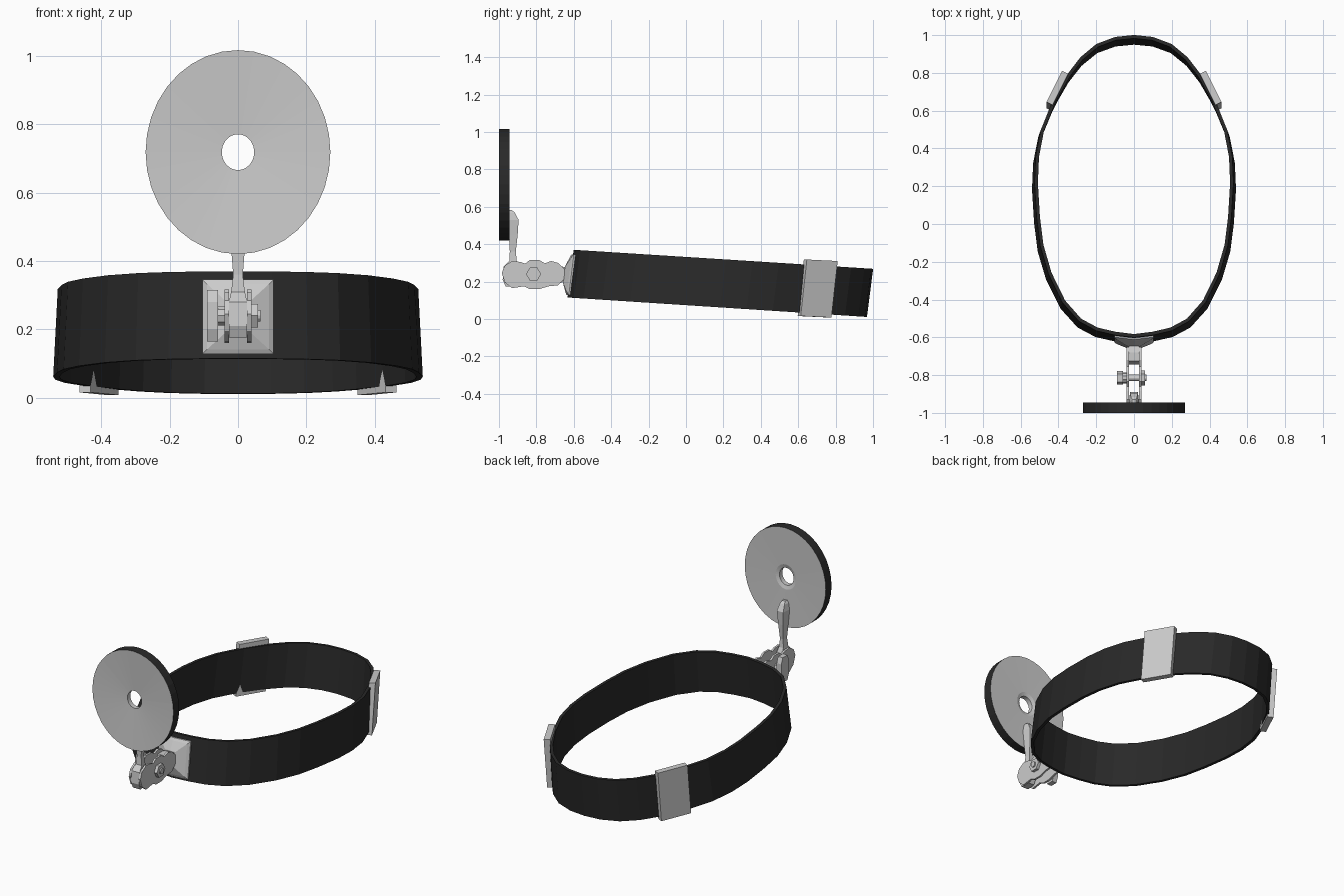
import bpy, bmesh, math
from mathutils import Vector, Matrix

if "Cube" in bpy.data.objects:
    bpy.data.objects.remove(bpy.data.objects["Cube"])


def material(name, c):
    m = bpy.data.materials.new(name)
    m.diffuse_color = (c, c, c, 1)
    m.use_nodes = True
    m.node_tree.nodes["Principled BSDF"].inputs["Base Color"].default_value = m.diffuse_color
    return m


METAL = material("light metal", 0.6)
BLACK = material("black leather", 0.022)


def make(name, verts, faces, mats):
    me = bpy.data.meshes.new(name)
    me.from_pydata([tuple(v) for v in verts], [], faces)
    bm = bmesh.new()
    bm.from_mesh(me)
    bmesh.ops.recalc_face_normals(bm, faces=bm.faces[:])
    bm.to_mesh(me)
    bm.free()
    for m in mats:
        me.materials.append(m)
    ob = bpy.data.objects.new(name, me)
    bpy.context.collection.objects.link(ob)
    return ob


def loft(name, rings, mat=METAL, closed=False):
    """Skin equal-length rings; cap the ends, or join last ring to first."""
    n, k = len(rings[0]), len(rings)
    verts = [v for r in rings for v in r]
    faces = []
    for j in range(k if closed else k - 1):
        a, b = j * n, (j + 1) % k * n
        faces += [(a + i, a + (i + 1) % n, b + (i + 1) % n, b + i) for i in range(n)]
    if not closed:
        faces += [tuple(range(n)), tuple(range((k - 1) * n, k * n))]
    return make(name, verts, faces, [mat])


def side_prism(name, yz, x0, x1):
    return loft(name, [[(x, y, z) for y, z in yz] for x in (x0, x1)])


def circle(r, n, y0, z0, start=0.0):
    return [(y0 + r * math.cos(start + math.tau * i / n),
             z0 + r * math.sin(start + math.tau * i / n)) for i in range(n)]


# Head band: sheared, slightly tilted oval strip
half = [(0, .982), (.1, .972), (.2, .935), (.285, .865), (.355, .775), (.432, .64),
        (.497, .48), (.524, .34), (.53, .2), (.519, .02), (.5, -.13), (.456, -.28),
        (.382, -.43), (.293, -.53), (.2, -.58), (.1, -.603), (0, -.615)]
oval = [Vector(p) for p in half + [(-x, y) for x, y in half[-2:0:-1]]]


def offset(pts, d):
    out = []
    for i, p in enumerate(pts):
        t = (pts[(i + 1) % len(pts)] - pts[i - 1]).normalized()
        out.append(p + Vector((-t.y, t.x)) * d)
    return out


def band_point(p, top):
    if top:
        y = p.y + .0165
        return (p.x * .99, y, .37 - .0635 * (y + .6))
    y = p.y - .0165
    return (p.x * 1.015, y, .115 - .065 * (y + .63))


outer, inner = offset(oval, .002), offset(oval, -.016)
loft("head_band", [[band_point(p, t) for p in ring] for ring, t in
                   ((outer, 0), (outer, 1), (inner, 1), (inner, 0))], BLACK, closed=True)

# Strap slides wrapped around the band at the rear
for s, side in ((-1, "left"), (1, "right")):
    along = Vector((.085 * s, -.17)).normalized()
    out = Vector((-along.y * s, along.x * s))
    rings = []
    for z, dy in ((.012, -.0165), (.314, .0165)):
        ring = []
        for a, b in ((-1, -1), (1, -1), (1, 1), (-1, 1)):
            p = Vector((.406 * s, .704 + dy)) + along * a * .092 + out * b * .018
            ring.append((p.x, p.y, z + a * .004))
        rings.append(ring)
    loft("strap_slide_" + side, rings)

# Mirror disc: slightly dished, dark rim, viewing hole
N = 36
profile = [(1, -1.0), (.175, -.985), (.175, -.957), (.25, -.95), (1, -.945)]
verts = [(.27 * r * math.cos(math.tau * i / N), y, .718 + .298 * r * math.sin(math.tau * i / N))
         for r, y in profile for i in range(N)]
K = len(profile)
faces = [(j * N + i, j * N + (i + 1) % N, (j + 1) % K * N + (i + 1) % N, (j + 1) % K * N + i)
         for j in range(K) for i in range(N)]
disc = make("mirror_disc", verts, faces, [METAL, BLACK])
for f in disc.data.polygons[(K - 1) * N:]:
    f.material_index = 1

# Mirror stem: tapered arm rising behind the disc, given as (z, half width, y front, y back)
stem = [(.175, .025, -.965, -.905), (.21, .027, -.98, -.89), (.28, .027, -.975, -.89),
        (.31, .02, -.945, -.905), (.36, .014, -.942, -.91), (.45, .021, -.947, -.9),
        (.53, .028, -.947, -.895), (.568, .021, -.947, -.915), (.582, .012, -.947, -.93)]
loft("mirror_stem", [[(-w, a, z), (w, a, z), (w * .75, b, z), (-w * .75, b, z)]
                     for z, w, a, b in stem])

# Hinge cheeks: pair of lobed side plates
lobes = [(-.985, .245), (-.97, .285), (-.93, .31), (-.885, .305), (-.86, .296), (-.835, .316),
         (-.785, .316), (-.755, .298), (-.72, .31), (-.685, .3), (-.65, .268), (-.65, .215),
         (-.685, .18), (-.735, .175), (-.785, .16), (-.835, .16), (-.865, .175),
         (-.93, .165), (-.968, .195)]
for s, side in ((-1, "left"), (1, "right")):
    side_prism("hinge_cheek_" + side, lobes, .027 * s, .039 * s)

# Lug on the base plate, held between the cheeks
side_prism("base_lug", [(-.745, .24), (-.725, .285), (-.68, .285), (-.62, .27),
                        (-.62, .21), (-.68, .19), (-.725, .195)], -.026, .026)

# Clamp bolt, hexagonal nut and wing knob
PY, PZ = -.815, .24
side_prism("clamp_bolt", circle(.017, 12, PY, PZ), -.088, .066)
side_prism("hex_nut", circle(.04, 6, PY, PZ), .04, .058)
side_prism("knob_collar", circle(.03, 10, PY, PZ), -.06, -.039)
side_prism("wing_knob", [(PY - .022, .165), (PY + .022, .165), (PY + .036, .2), (PY + .036, .28),
                         (PY + .022, .315), (PY - .022, .315), (PY - .036, .28),
                         (PY - .036, .2)], -.09, -.059)


# Base plate: thin curved-back square rising to a blunt pyramid, leaning with the band
def plate_ring(w, h, y, bend):
    ring = []
    for a, b in ((-1, -1), (0, -1), (1, -1), (1, 0), (1, 1), (0, 1), (-1, 1), (-1, 0)):
        ring.append((a * w, y + bend * abs(a) + b * h * .125, .237 + b * h))
    return ring


loft("base_plate", [plate_ring(.104, .109, -.608, .012), plate_ring(.104, .109, -.625, .012),
                    plate_ring(.09, .095, -.632, .008), plate_ring(.035, .045, -.652, 0)])
